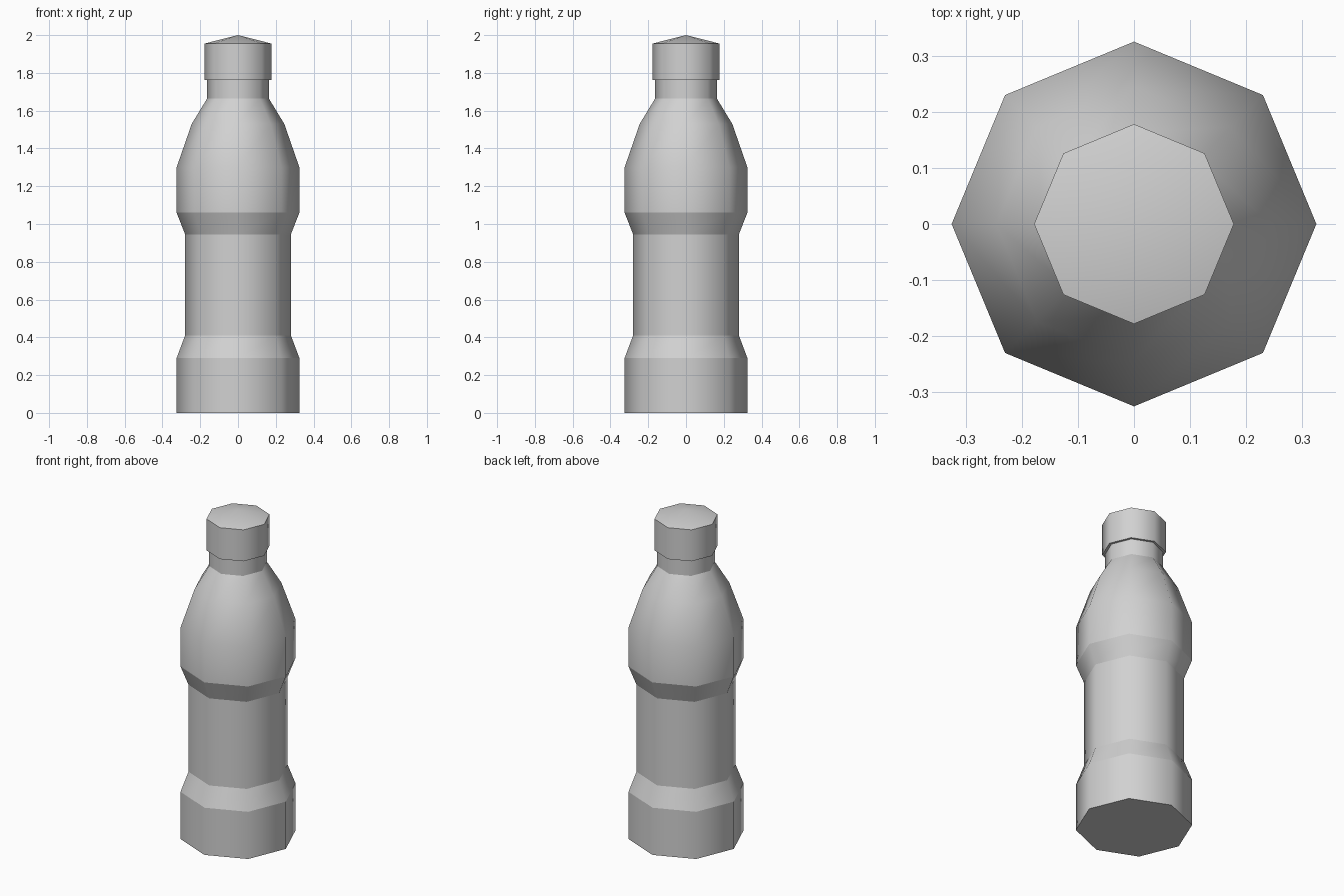
import bpy, bmesh
from math import cos, sin, pi

cube = bpy.data.objects.get("Cube")
if cube:
    bpy.data.objects.remove(cube, do_unlink=True)

SIDES = 8

grey = bpy.data.materials.new("light_grey")
grey.use_nodes = True
colour = (0.64, 0.64, 0.64, 1.0)
grey.diffuse_color = colour
grey.node_tree.nodes["Principled BSDF"].inputs["Base Color"].default_value = colour


def lathe(name, profile, apex=None):
    """Octagonal turned part; profile rows are (radius, height, crease)."""
    bm = bmesh.new()
    rings = [[bm.verts.new((r * cos(2 * pi * i / SIDES), r * sin(2 * pi * i / SIDES), z))
              for i in range(SIDES)] for r, z, _ in profile]
    tip = bm.verts.new((0, 0, apex)) if apex else None
    bm.faces.new(rings[0][::-1])
    for i in range(SIDES):
        j = (i + 1) % SIDES
        for low, high in zip(rings, rings[1:]):
            bm.faces.new((low[i], low[j], high[j], high[i]))
        if tip:
            bm.faces.new((rings[-1][i], rings[-1][j], tip))
    if not tip:
        bm.faces.new(rings[-1])
    for face in bm.faces:
        face.smooth = True
    # Crease the marked rings, keep the rest smooth
    for ring, row in zip(rings, profile):
        for i in range(SIDES):
            edge = bm.edges.get((ring[i], ring[(i + 1) % SIDES]))
            edge.smooth = not row[2]
    mesh = bpy.data.meshes.new(name)
    bm.to_mesh(mesh)
    bm.free()
    mesh.materials.append(grey)
    obj = bpy.data.objects.new(name, mesh)
    bpy.context.collection.objects.link(obj)
    return obj


# Bottle: base, recessed grip, rounded shoulder and neck
lathe("bottle_body", [
    (0.325, 0.0, True),
    (0.325, 0.29, True),
    (0.28, 0.41, True),
    (0.28, 0.945, True),
    (0.325, 1.06, True),
    (0.325, 1.30, False),
    (0.245, 1.53, False),
    (0.163, 1.665, True),
    (0.163, 1.78, True),
])

# Screw cap with a shallow pointed top
lathe("bottle_cap", [(0.178, 1.762, True), (0.178, 1.955, True)], apex=2.0)
